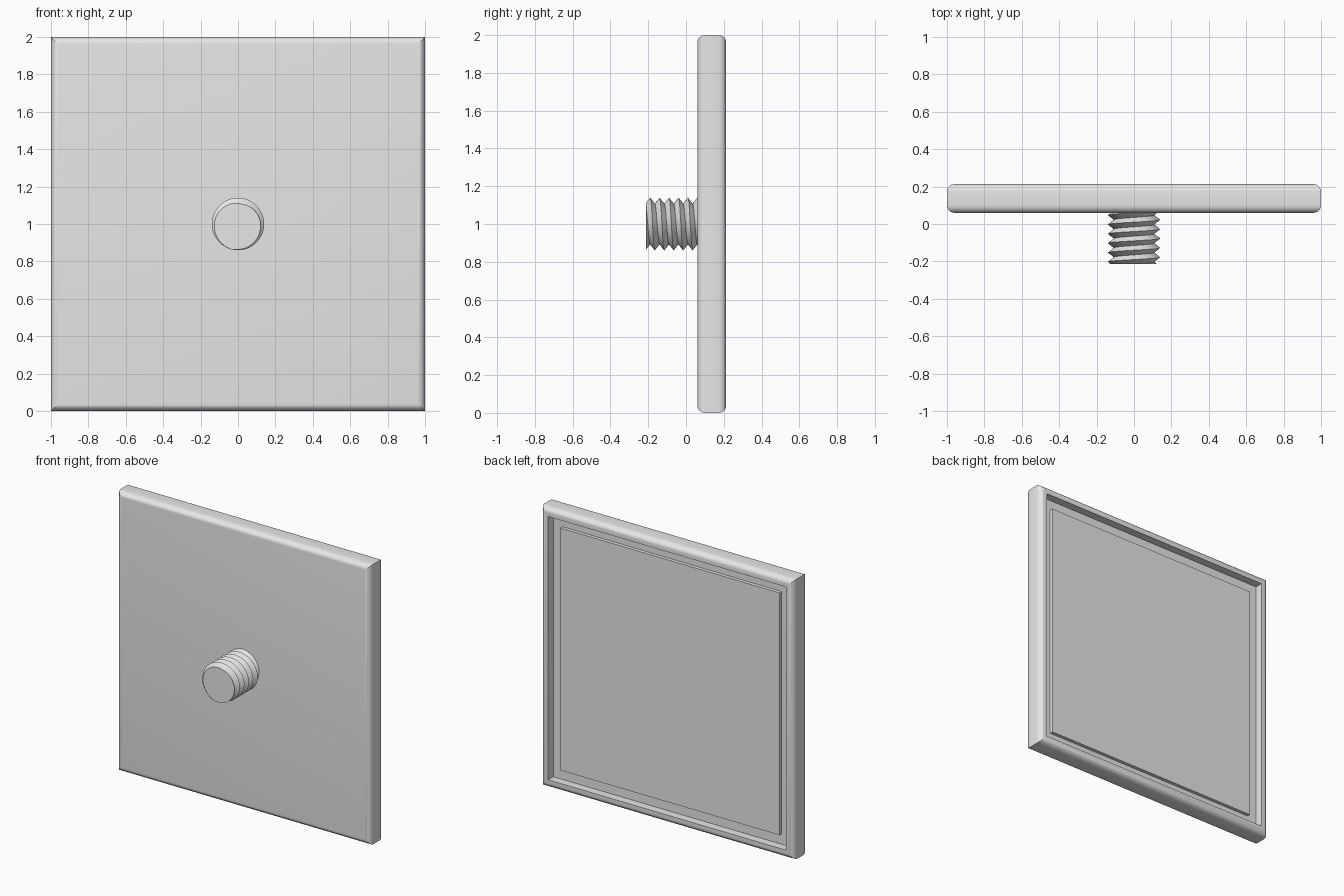
import bpy, bmesh, math

if "Cube" in bpy.data.objects:
    bpy.data.objects.remove(bpy.data.objects["Cube"])

steel = bpy.data.materials.new("light grey")
steel.diffuse_color = (0.8, 0.8, 0.8, 1)
steel.use_nodes = True
steel.node_tree.nodes["Principled BSDF"].inputs["Base Color"].default_value = steel.diffuse_color


def finish(bm, name):
    bmesh.ops.recalc_face_normals(bm, faces=bm.faces)
    me = bpy.data.meshes.new(name)
    bm.to_mesh(me)
    bm.free()
    me.materials.append(steel)
    ob = bpy.data.objects.new(name, me)
    bpy.context.collection.objects.link(ob)
    bpy.ops.object.select_all(action='DESELECT')
    ob.select_set(True)
    bpy.context.view_layer.objects.active = ob
    bpy.ops.object.shade_smooth_by_angle(angle=math.radians(30))
    return ob


# Plate: (half size, y) profile swept around a square, giving mitred corners
FRONT, BACK, R, SEG = 0.06, 0.213, 0.04, 6


def arc(y, a0, a1):
    return [(1 - R + R * math.cos(math.radians(a0 + (a1 - a0) * i / SEG)),
             y + R * math.sin(math.radians(a0 + (a1 - a0) * i / SEG)))
            for i in range(SEG + 1)]


profile = arc(FRONT + R, -90, 0) + arc(BACK - R, 0, 90)       # rounded rim
profile += [(0.94, BACK), (0.94, 0.155),                      # recess wall
            (0.865, 0.155), (0.865, 0.18)]                    # raised panel
bm = bmesh.new()
loops = [[bm.verts.new((sx * h, y, 1 + sz * h))
          for sx, sz in ((-1, -1), (1, -1), (1, 1), (-1, 1))] for h, y in profile]
for a, b in zip(loops, loops[1:]):
    for i in range(4):
        bm.faces.new((a[i], a[(i + 1) % 4], b[(i + 1) % 4], b[i]))
bm.faces.new(loops[0])
bm.faces.new(loops[-1])
finish(bm, "plate")

# Threaded stud: one continuous V thread along the y axis, trimmed flat
N, PITCH, CREST, ROOT = 48, 0.05, 0.14, 0.108
START, END, TURNS = -0.213, 0.07, 9
bm = bmesh.new()
crest, root = [], []
for n in range(N * TURNS + 1):
    t = 2 * math.pi * n / N
    y = -0.34 + PITCH * n / N
    for row, r, dy in ((crest, CREST, 0), (root, ROOT, PITCH / 2)):
        row.append(bm.verts.new((r * math.sin(t), y + dy, 1 + r * math.cos(t))))
for n in range(N * TURNS):
    bm.faces.new((crest[n], crest[n + 1], root[n + 1], root[n]))
    if n + N + 1 < len(crest):
        bm.faces.new((root[n], root[n + 1], crest[n + N + 1], crest[n + N]))
for y, d in ((START, -1), (END, 1)):
    cut = bmesh.ops.bisect_plane(bm, geom=bm.verts[:] + bm.edges[:] + bm.faces[:],
                                 plane_co=(0, y, 0), plane_no=(0, d, 0),
                                 clear_outer=True)["geom_cut"]
    edges = [e for e in cut if isinstance(e, bmesh.types.BMEdge)]
    bmesh.ops.triangle_fill(bm, edges=edges, use_beauty=True,
                            use_dissolve=True, normal=(0, d, 0))
finish(bm, "threaded_stud")
